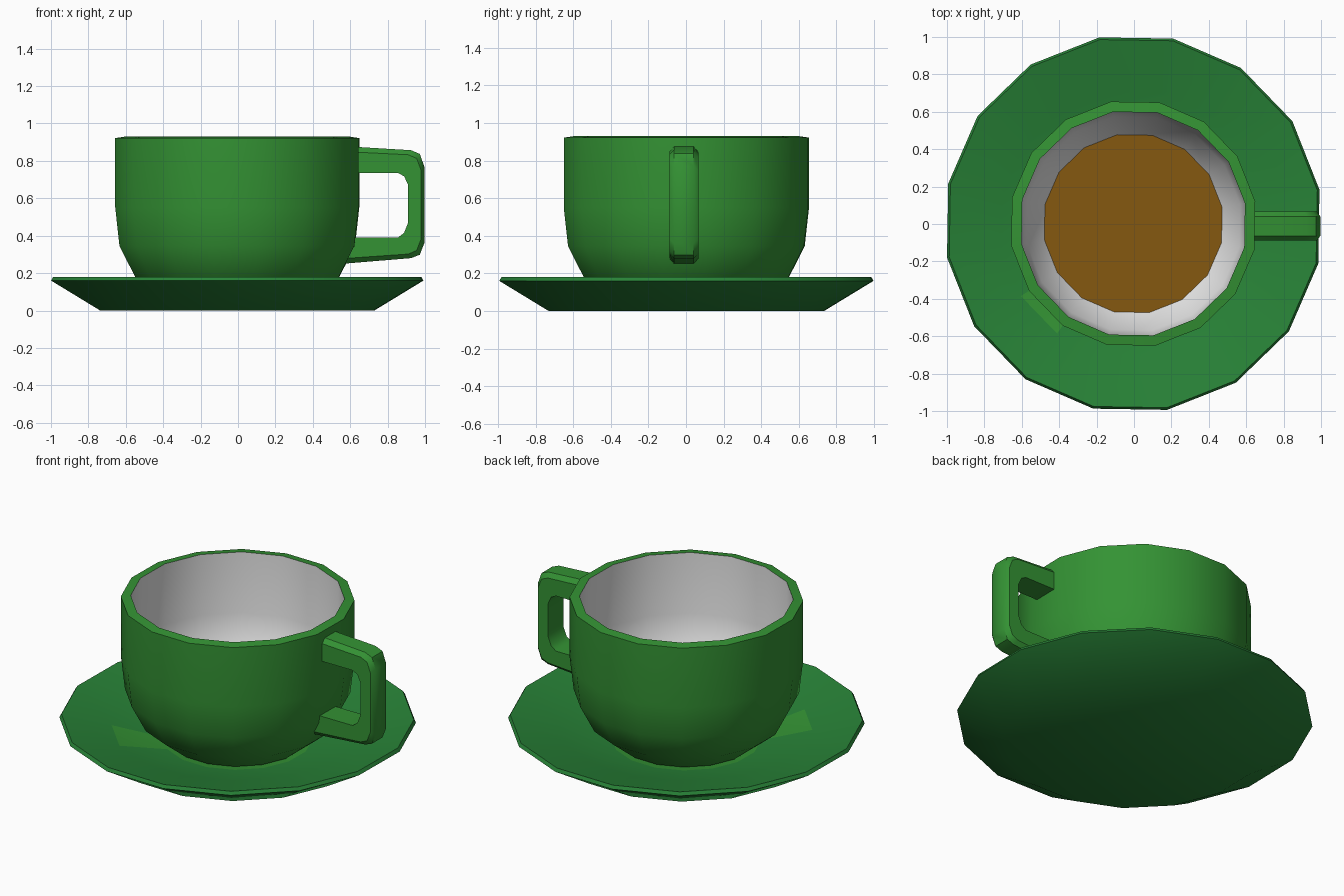
import bpy, bmesh, math

if "Cube" in bpy.data.objects:
    bpy.data.objects.remove(bpy.data.objects["Cube"])

SIDES = 16
TURN = math.radians(10.3)
CENTRE = (-0.004, 0.002)


def material(name, rgb):
    m = bpy.data.materials.new(name)
    m.diffuse_color = (*rgb, 1)
    m.use_nodes = True
    m.node_tree.nodes["Principled BSDF"].inputs["Base Color"].default_value = m.diffuse_color
    return m


cup_green = material("cup green", (0.034, 0.290, 0.034))
saucer_green = material("saucer green", (0.021, 0.225, 0.038))
white = material("inner white", (0.82, 0.82, 0.82))
tea_brown = material("tea brown", (0.235, 0.098, 0.005))


def finish(bm, name, mats, angle=35):
    me = bpy.data.meshes.new(name)
    bm.normal_update()
    bm.to_mesh(me)
    bm.free()
    ob = bpy.data.objects.new(name, me)
    bpy.context.collection.objects.link(ob)
    for m in mats:
        me.materials.append(m)
    bpy.ops.object.select_all(action='DESELECT')
    ob.select_set(True)
    bpy.context.view_layer.objects.active = ob
    bpy.ops.object.shade_smooth_by_angle(angle=math.radians(angle))
    return ob


def lathe(name, profile, mats, rule=lambda ring, side: 0, caps=None):
    """Turn (radius, z) points, ordered so that faces point outwards.
    caps maps a profile index to (material, facing up)."""
    bm = bmesh.new()
    rings = []
    for r, z in profile:
        rings.append([bm.verts.new((CENTRE[0] + r * math.cos(TURN + i * math.tau / SIDES),
                                    CENTRE[1] + r * math.sin(TURN + i * math.tau / SIDES), z))
                      for i in range(SIDES)])
    for k in range(len(rings) - 1):
        a, b = rings[k], rings[k + 1]
        for i in range(SIDES):
            j = (i + 1) % SIDES
            f = bm.faces.new((a[i], a[j], b[j], b[i]))
            f.material_index = rule(k, i)
    for k, (mat, up) in (caps or {}).items():
        f = bm.faces.new(rings[k] if up else rings[k][::-1])
        f.material_index = mat
    return finish(bm, name, mats)


# Saucer: shallow dish, one inner panel and the centre in the cup's green
saucer_profile = [(0.745, 0), (1.012, 0.16), (1.0, 0.18), (0.715, 0.115), (0.425, 0.046)]
lathe("saucer", saucer_profile, [saucer_green, cup_green],
      lambda ring, side: 1 if ring == 3 and side == 9 else 0,
      {0: (0, False), 4: (1, True)})

# Cup: green outside and rim, white inside, tea at the bottom
cup_profile = [(0.40, 0.055), (0.555, 0.18), (0.64, 0.345), (0.663, 0.55), (0.663, 0.922),
               (0.607, 0.93), (0.607, 0.55), (0.58, 0.37), (0.483, 0.23)]
lathe("cup", cup_profile, [cup_green, white, tea_brown],
      lambda ring, side: 1 if ring >= 5 else 0,
      {0: (0, False), 8: (2, True)})

# Handle: squared loop, matching outer and inner outlines (x, z)
outer = [(0.61, 0.876), (0.925, 0.857), (0.972, 0.837), (0.996, 0.77),
         (0.996, 0.36), (0.972, 0.298), (0.925, 0.28), (0.56, 0.25)]
inner = [(0.61, 0.735), (0.855, 0.735), (0.888, 0.718), (0.91, 0.67),
         (0.91, 0.47), (0.888, 0.415), (0.855, 0.39), (0.59, 0.39)]
bm = bmesh.new()
mid_y, half, chamfer = -0.011, 0.077, 0.025
sections = []
for (ox, oz), (ix, iz) in zip(outer, inner):
    sx, sz = ox + (ix - ox) * 0.2, oz + (iz - oz) * 0.2
    ring = [(ox, half - chamfer, oz), (sx, half, sz), (ix, half, iz),
            (ix, -half, iz), (sx, -half, sz), (ox, chamfer - half, oz)]
    sections.append([bm.verts.new((x, mid_y + y, z)) for x, y, z in ring])
for a, b in zip(sections, sections[1:]):
    for i in range(6):
        j = (i + 1) % 6
        bm.faces.new((a[i], a[j], b[j], b[i]))
bm.faces.new(sections[0])
bm.faces.new(sections[-1][::-1])
bmesh.ops.recalc_face_normals(bm, faces=bm.faces)
finish(bm, "handle", [cup_green], 40)
